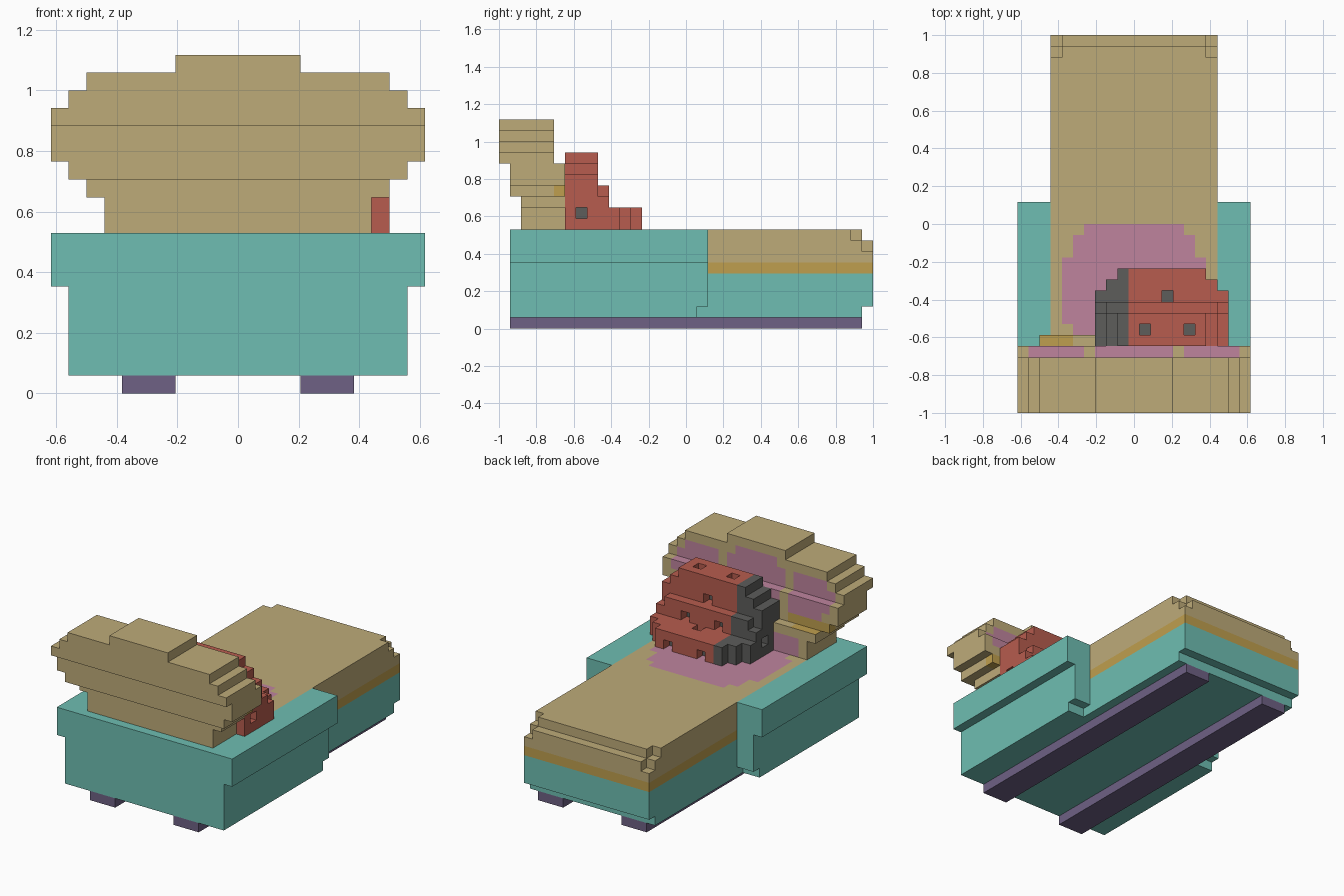
import bpy, bmesh
from mathutils import Vector

if "Cube" in bpy.data.objects:
    bpy.data.objects.remove(bpy.data.objects["Cube"])

U = 2 / 34  # size of one block


def lin(c):
    c /= 255
    return c / 12.92 if c <= 0.04045 else ((c + 0.055) / 1.055) ** 2.4


def material(name, rgb):
    m = bpy.data.materials.new(name)
    m.diffuse_color = (*[lin(c) for c in rgb], 1)
    m.use_nodes = True
    m.node_tree.nodes["Principled BSDF"].inputs["Base Color"].default_value = m.diffuse_color
    return m


COLOURS = {
    "tan": (190, 171, 121), "teal": (110, 190, 178), "gold": (191, 159, 78),
    "purple": (110, 97, 133), "red": (183, 92, 78), "pink": (191, 132, 158),
    "grey": (93, 93, 91),
}
NAMES = list(COLOURS)
MATS = [material(n, COLOURS[n]) for n in NAMES]

# block (x, y, z) -> (part, colour); x is a block centre, y and z are lower edges
blocks = {}


def fill(part, colour, x, y, z):
    for i in range(x[0], x[1] + 1):
        for j in range(*y):
            for k in range(*z):
                blocks[i, j, k] = (part, colour)


def carve(x, y, z):
    for i in range(x[0], x[1] + 1):
        for j in range(*y):
            for k in range(*z):
                blocks.pop((i, j, k), None)


# runners
for s in (-1, 1):
    fill("runners", "purple", sorted((s * 4, s * 6)), (-16, 16), (0, 1))

# base frame with wide arms
fill("base", "teal", (-9, 9), (-16, 1), (1, 2))
fill("base", "teal", (-9, 9), (-16, 2), (2, 6))
fill("base", "teal", (-10, 10), (-16, 2), (6, 9))
fill("base", "teal", (-7, 7), (1, 16), (1, 2))
fill("base", "teal", (-7, 7), (2, 17), (2, 5))

# mattress with a gold band and stepped end
fill("mattress", "gold", (-7, 7), (2, 17), (5, 6))
fill("mattress", "tan", (-7, 7), (2, 17), (6, 9))
fill("mattress", "tan", (-7, 7), (-15, 2), (6, 9))
carve((-7, 7), (16, 17), (8, 9))
for x in (-7, 7):
    carve((x, x), (15, 17), (8, 9))
    carve((x, x), (16, 17), (7, 8))

# headboard: half width, y range, z range of each layer
for half, y, z in [(7, (-15, -11), (9, 11)), (8, (-15, -11), (11, 12)),
                   (9, (-16, -11), (12, 13)), (10, (-16, -11), (13, 15)),
                   (10, (-17, -12), (15, 16)), (9, (-17, -12), (16, 17)),
                   (8, (-17, -12), (17, 18)), (3, (-17, -12), (18, 19))]:
    fill("headboard", "tan", (-half, half), y, z)
for x in ((-9, -5), (5, 9)):
    fill("headboard", "gold", x, (-12, -11), (12, 13))

# small ledge beside the stepped block
fill("ledge", "tan", (-7, -4), (-11, -10), (9, 11))
fill("ledge", "tan", (-8, -4), (-11, -10), (11, 12))

# stepped block in three tiers, one end grey
for x, y, z in [((-3, 8), (-11, -8), (9, 14)), ((-2, 7), (-11, -8), (14, 15)),
                ((-1, 6), (-11, -8), (15, 16)), ((-3, 8), (-8, -7), (9, 12)),
                ((-2, 7), (-8, -7), (12, 13)), ((-3, 8), (-7, -6), (9, 11)),
                ((-2, 7), (-6, -5), (9, 11)), ((-1, 6), (-5, -4), (9, 11))]:
    fill("stepped_block", "red", x, y, z)
    fill("stepped_block", "grey", (x[0], -1), y, z)

# sunken holes with grey floors: position, inward direction
for p, d in [((1, -10, 15), (0, 0, -1)), ((5, -10, 15), (0, 0, -1)),
             ((3, -7, 10), (0, 0, -1)), ((8, -10, 10), (-1, 0, 0)),
             ((-3, -9, 10), (1, 0, 0)), ((1, -5, 9), (0, -1, 0)),
             ((5, -5, 9), (0, -1, 0)), ((1, -8, 11), (0, -1, 0)),
             ((5, -8, 11), (0, -1, 0)), ((3, -9, 13), (0, -1, 0))]:
    blocks.pop(p)
    q = tuple(a + b for a, b in zip(p, d))
    blocks[q] = ("stepped_block", "grey")


def paint(part, colour, p, n):
    """Painted patches, chosen by block position and face direction."""
    x, y, z = p
    a = abs(x)
    if part == "mattress" and n == (0, 0, 1) and -10 <= y < 0:
        half = 4 if y == -1 else 5 if y in (-2, -3, -10) else 6
        return "pink" if a <= half else colour
    if part == "ledge":
        if n == (0, 0, 1) and x <= -6:
            return "gold"
        if n == (0, 1, 0) and x >= -6 and z < 11:
            return "pink"
    if part == "headboard" and z >= 13 and (n == (0, 1, 0) or (n == (0, 0, 1) and y == -12 and z == 14)):
        side = 5 <= a <= (9 if 13 < z < 16 else 8) and z < 17
        middle = a <= (2 if z == 17 else 3) and z < 18
        return "pink" if side or middle else colour
    return colour


def build(part):
    """Mesh the outer faces of one part and merge flat areas."""
    bm = bmesh.new()
    verts = {}
    for p, (owner, colour) in blocks.items():
        if owner != part:
            continue
        for axis in range(3):
            for s in (-1, 1):
                n = tuple(s if a == axis else 0 for a in range(3))
                if tuple(a + b for a, b in zip(p, n)) in blocks:
                    continue
                u, v = (axis + 1) % 3, (axis + 2) % 3
                quad = []
                for du, dv in ((0, 0), (1, 0), (1, 1), (0, 1))[::s]:
                    c = list(p)
                    c[axis] += s > 0
                    c[u] += du
                    c[v] += dv
                    c = tuple(c)
                    if c not in verts:
                        verts[c] = bm.verts.new(Vector((c[0] - 0.5, c[1], c[2])) * U)
                    quad.append(verts[c])
                f = bm.faces.new(quad)
                f.material_index = NAMES.index(paint(part, colour, p, n))
    bmesh.ops.dissolve_limit(bm, angle_limit=0.01, verts=bm.verts, edges=bm.edges,
                             delimit={'MATERIAL'})
    me = bpy.data.meshes.new(part)
    bm.to_mesh(me)
    bm.free()
    for m in MATS:
        me.materials.append(m)
    bpy.context.collection.objects.link(bpy.data.objects.new(part, me))


for part in ("runners", "base", "mattress", "headboard", "ledge", "stepped_block"):
    build(part)
